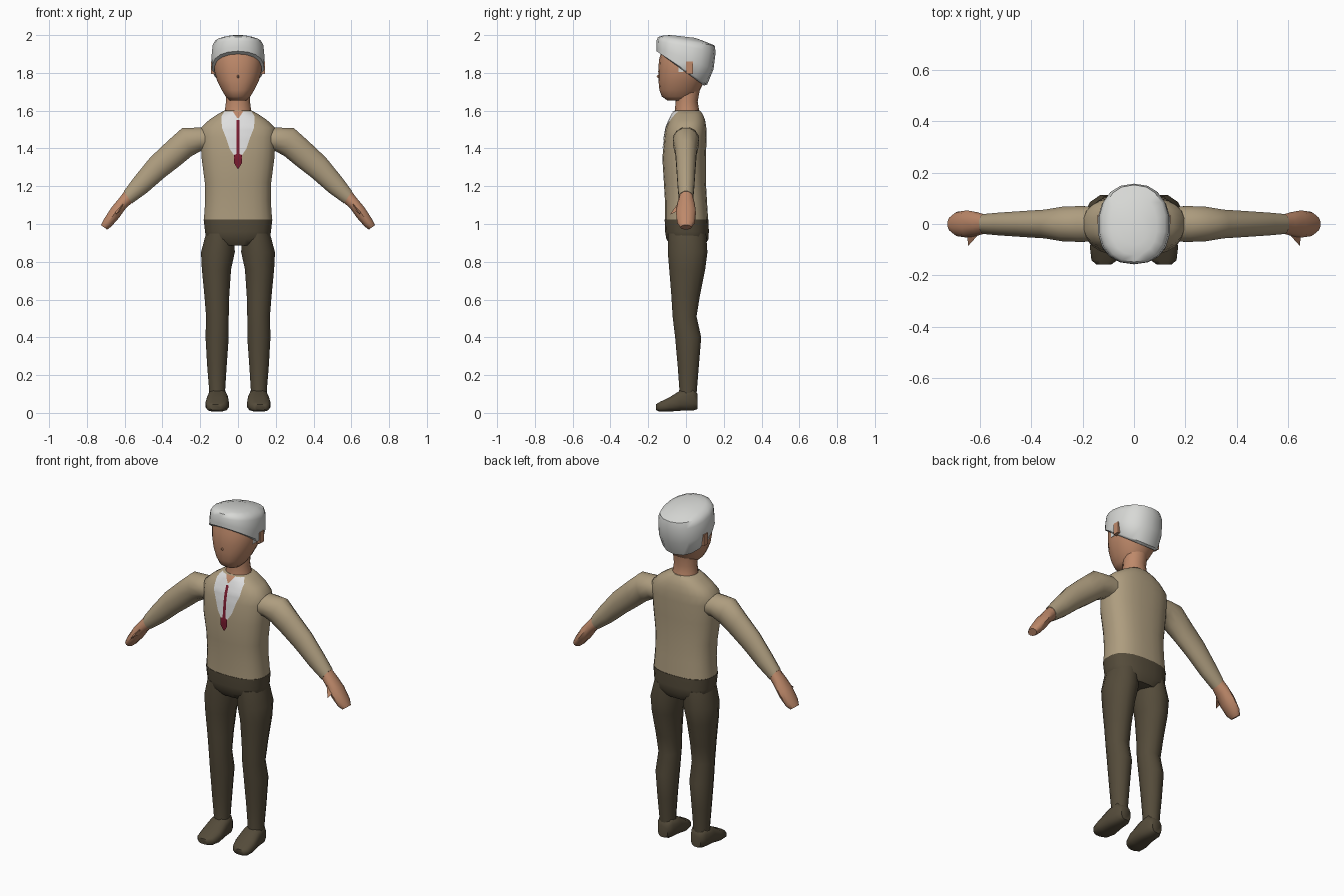
import bpy, bmesh, math
from mathutils import Vector
from mathutils.bvhtree import BVHTree

cube = bpy.data.objects.get("Cube")
if cube:
    bpy.data.objects.remove(cube, do_unlink=True)


def material(name, rgb):
    lin = [((c / 255 + 0.055) / 1.055) ** 2.4 for c in rgb] + [1]
    m = bpy.data.materials.new(name)
    m.use_nodes = True
    m.diffuse_color = lin
    m.node_tree.nodes["Principled BSDF"].inputs["Base Color"].default_value = lin
    return m


SKIN = material("skin", (190, 137, 106))
HAIR = material("silver hair", (216, 217, 214))
SHIRT = material("white shirt", (222, 222, 222))
SWEATER = material("tan sweater", (174, 157, 127))
TROUSERS = material("dark brown trousers", (84, 75, 58))
TIE = material("dark red tie", (125, 28, 48))


def finish(name, bm, mat, smooth=True):
    bmesh.ops.recalc_face_normals(bm, faces=bm.faces)
    me = bpy.data.meshes.new(name)
    bm.to_mesh(me)
    bm.free()
    me.materials.append(mat)
    ob = bpy.data.objects.new(name, me)
    bpy.context.collection.objects.link(ob)
    if smooth:
        bpy.ops.object.select_all(action='DESELECT')
        ob.select_set(True)
        bpy.context.view_layer.objects.active = ob
        bpy.ops.object.shade_smooth_by_angle(angle=math.radians(50))
    return ob


# Rings are (centre, half axis, half axis)
def level(z, x0, x1, y0, y1):
    return (Vector(((x0 + x1) / 2, (y0 + y1) / 2, z)),
            Vector(((x1 - x0) / 2, 0, 0)), Vector((0, (y1 - y0) / 2, 0)))


def tilted(front, back, hx, cx=0):
    a, b = Vector((cx, *front)), Vector((cx, *back))
    return (a + b) / 2, Vector((hx, 0, 0)), (b - a) / 2


def limb(side, top, low, hy):
    a = Vector((side * top[0], 0, top[1]))
    b = Vector((side * low[0], 0, low[1]))
    return (a + b) / 2, (a - b) / 2, Vector((0, hy, 0))


def loft(name, rings, mat, sides=12, power=1.0):
    """Skin a closed tube through the rings; power below 1 makes it boxier."""
    bm = bmesh.new()
    loops = []
    for c, u, v in rings:
        loop = []
        for i in range(sides):
            t = math.tau * (i + 0.5) / sides
            s, k = math.sin(t), math.cos(t)
            s = math.copysign(abs(s) ** power, s)
            k = math.copysign(abs(k) ** power, k)
            loop.append(bm.verts.new(c + u * k + v * s))
        loops.append(loop)
    for a, b in zip(loops, loops[1:]):
        for i in range(sides):
            j = (i + 1) % sides
            bm.faces.new((a[i], a[j], b[j], b[i]))
    bm.faces.new(loops[0])
    bm.faces.new(loops[-1])
    return finish(name, bm, mat)


def box(name, centre, size, mat):
    bm = bmesh.new()
    bmesh.ops.create_cube(bm, size=1)
    for v in bm.verts:
        v.co = Vector(p * s for p, s in zip(v.co, size)) + Vector(centre)
    return finish(name, bm, mat, False)


# Torso and hips
torso = loft("sweater", [level(z, -w, w, f, b) for z, w, f, b in [
    (1.02, .182, -.112, .118), (1.12, .175, -.112, .112), (1.22, .177, -.118, .106),
    (1.35, .194, -.126, .106), (1.46, .2, -.115, .11), (1.51, .197, -.106, .108),
    (1.55, .155, -.09, .102), (1.58, .11, -.075, .09), (1.6, .075, -.06, .075)]],
    SWEATER, 24, .8)
loft("trouser_hips", [level(z, -w, w, f, b) for z, w, f, b in [
    (1.025, .184, -.114, .12), (.96, .176, -.112, .122), (.92, .172, -.105, .12),
    (.885, .12, -.08, .1)]], TROUSERS, 20, .8)

# Neck and head
loft("neck", [level(z, -w, w, f, b) for z, w, f, b in [
    (1.56, .08, -.066, .08), (1.61, .07, -.058, .068), (1.65, .065, -.055, .062),
    (1.72, .066, -.06, .075)]], SKIN, 14)
loft("head", [level(z, -w, w, f, b) for z, w, f, b in [
    (1.655, .045, -.1, .02), (1.675, .066, -.128, .045), (1.71, .088, -.141, .075),
    (1.76, .113, -.146, .1), (1.81, .126, -.147, .12), (1.87, .13, -.143, .13),
    (1.93, .115, -.125, .12)]], SKIN, 18, .92)
loft("nose", [level(1.79, -.004, .004, -.148, -.13), level(1.782, -.007, .007, -.156, -.13),
              level(1.772, -.005, .005, -.148, -.13)], SKIN, 6)

# Hair cap, low at the nape and swept up over the forehead
loft("hair", [tilted(*r) for r in [
    ((-.145, 1.908), (.095, 1.733), .128), ((-.156, 1.915), (.112, 1.738), .138),
    ((-.157, 1.935), (.146, 1.82), .142), ((-.156, 1.97), (.157, 1.91), .136),
    ((-.148, 1.99), (.152, 1.945), .122), ((-.12, 1.998), (.11, 1.962), .09),
    ((-.08, 2.0), (.05, 1.985), .055)]], HAIR, 18, .88)

# Plates laid on the front of the sweater
surface = BVHTree.FromPolygons([v.co.copy() for v in torso.data.vertices],
                               [tuple(p.vertices) for p in torso.data.polygons])


def front_plate(name, outline, mat, lift, columns=8):
    bm = bmesh.new()
    rows = []
    for (z0, w0), (z1, w1) in zip(outline, outline[1:]):
        steps = 4
        rows += [(z0 + (z1 - z0) * i / steps, w0 + (w1 - w0) * i / steps) for i in range(steps)]
    rows.append(outline[-1])
    grid = []
    for z, w in rows:
        row = []
        for i in range(columns + 1):
            x = w * (2 * i / columns - 1)
            hit = surface.ray_cast(Vector((x, -1, z)), Vector((0, 1, 0)))[0]
            row.append(bm.verts.new((x, (hit.y if hit else -.06) - lift, z)))
        grid.append(row)
    for a, b in zip(grid, grid[1:]):
        for i in range(columns):
            bm.faces.new((a[i], a[i + 1], b[i + 1], b[i]))
    ob = finish(name, bm, mat)
    # Turn the sheet towards the front
    if sum(p.normal.y for p in ob.data.polygons) > 0:
        ob.data.flip_normals()
    return ob


front_plate("shirt_front", [(1.595, .072), (1.57, .088), (1.51, .085), (1.46, .065),
                            (1.4, .045), (1.355, .015)], SHIRT, .004)
front_plate("open_collar", [(1.597, .028), (1.575, .014), (1.56, .004)], SKIN, .007, 4)
front_plate("tie", [(1.55, .008), (1.37, .009), (1.365, .022), (1.325, .022),
                    (1.295, .004)], TIE, .008, 4)

for side, label in ((1, "left"), (-1, "right")):
    # Arm
    loft(label + "_sleeve", [limb(side, *r) for r in [
        ((.15, 1.515), (.13, 1.38), .07), ((.225, 1.512), (.195, 1.385), .072),
        ((.297, 1.51), (.245, 1.357), .07), ((.37, 1.445), (.305, 1.308), .058),
        ((.467, 1.353), (.387, 1.245), .052), ((.55, 1.25), (.48, 1.165), .046),
        ((.605, 1.175), (.56, 1.108), .04)]], SWEATER, 12)
    loft(label + "_hand", [limb(side, *r) for r in [
        ((.598, 1.18), (.555, 1.115), .036), ((.63, 1.138), (.592, 1.083), .046),
        ((.67, 1.09), (.63, 1.03), .053), ((.712, 1.025), (.67, .985), .047),
        ((.727, .995), (.692, .97), .03)]], SKIN, 10)
    # Thumb, tapering forwards
    bm = bmesh.new()
    pts = [bm.verts.new((side * x, y, z)) for x, y, z in [
        (.6, -.035, 1.12), (.65, -.04, 1.07), (.61, -.03, 1.08), (.645, -.085, 1.05)]]
    for tri in ((0, 1, 2), (0, 1, 3), (1, 2, 3), (0, 2, 3)):
        bm.faces.new([pts[i] for i in tri])
    finish(label + "_thumb", bm, SKIN, False)

    # Trouser leg
    legs = []
    for z, inner, outer, f, b in [
            (.95, .015, .172, -.1, .11), (.85, .014, .199, -.1, .117),
            (.76, .034, .194, -.092, .105), (.62, .044, .18, -.08, .076),
            (.51, .047, .171, -.073, .058), (.4, .047, .174, -.06, .083),
            (.25, .058, .165, -.046, .07), (.13, .066, .155, -.037, .06),
            (.07, .066, .155, -.04, .055)]:
        legs.append(level(z, *sorted((side * inner, side * outer)), f, b))
    loft(label + "_trouser_leg", legs, TROUSERS, 12)

    # Shoe, from heel to toe
    loft(label + "_shoe", [tilted((y, lo), (y, hi), hx, side * cx) for y, lo, hi, hx, cx in [
        (.062, .02, .1, .032, .108), (.035, .01, .135, .05, .108),
        (-.03, .01, .12, .056, .108), (-.09, .006, .082, .063, .11),
        (-.14, .006, .058, .052, .115), (-.158, .014, .046, .03, .118)]],
        TROUSERS, 12, .7)

    # Ear and sideburn
    box(label + "_ear", (side * .13, .018, 1.828), (.026, .036, .066), SKIN)
    box(label + "_sideburn", (side * .121, -.026, 1.826), (.009, .028, .045), HAIR)
